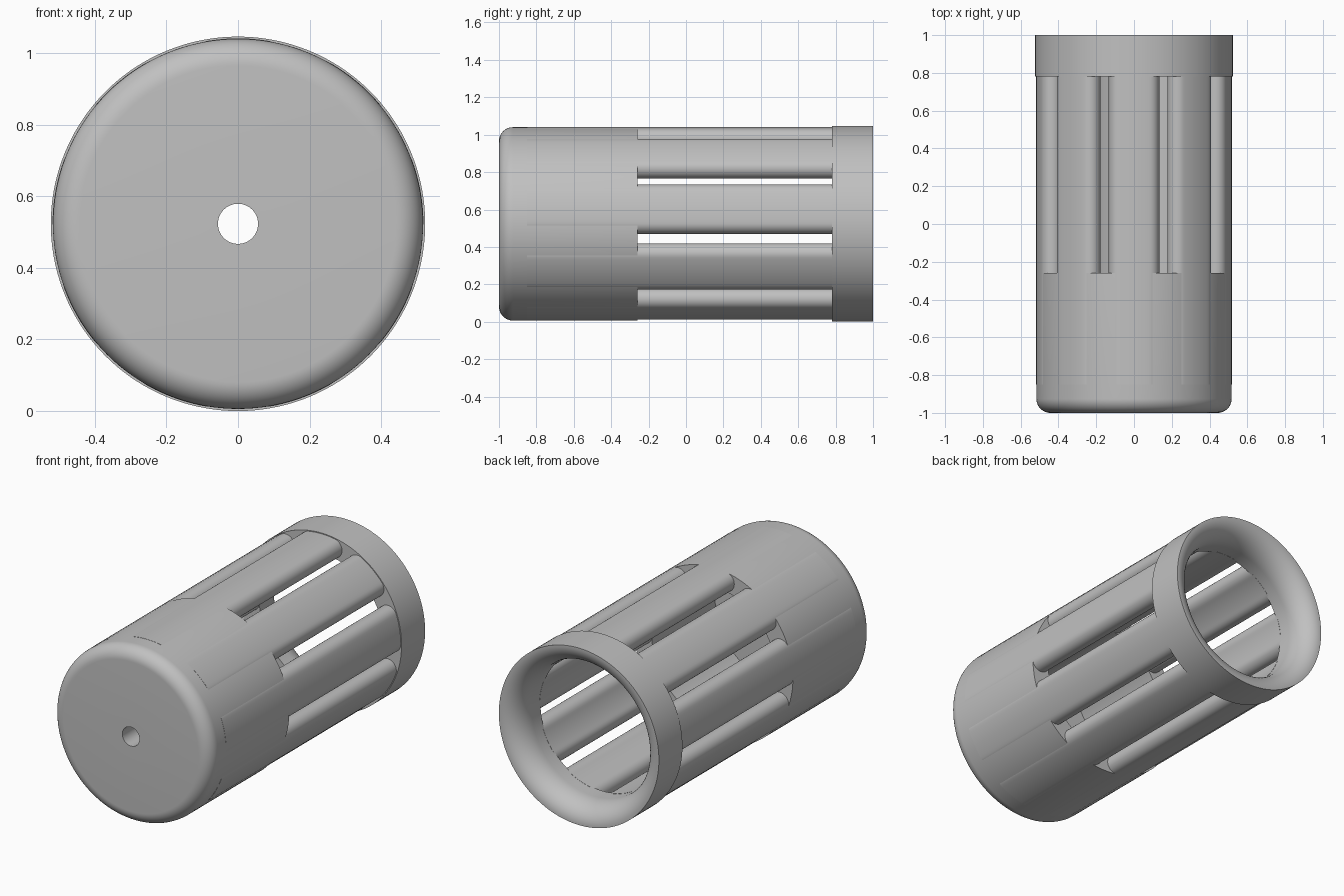
import bpy, bmesh
from math import sin, cos, pi, radians

cube = bpy.data.objects.get("Cube")
if cube:
    bpy.data.objects.remove(cube, do_unlink=True)

R_RING, R_BODY, R_BORE, R_HOLE = 0.523, 0.517, 0.405, 0.056
AXIS_Z = R_RING
SLOT_START, RING_START, CAP_END = -0.26, 0.78, -0.85
BARS = 9

grey = bpy.data.materials.new("warm_free_grey")
grey.use_nodes = True
colour = (0.53, 0.53, 0.53, 1)
grey.diffuse_color = colour
grey.node_tree.nodes["Principled BSDF"].inputs["Base Color"].default_value = colour


def finish(name, bm):
    bmesh.ops.recalc_face_normals(bm, faces=bm.faces)
    mesh = bpy.data.meshes.new(name)
    bm.to_mesh(mesh)
    bm.free()
    obj = bpy.data.objects.new(name, mesh)
    bpy.context.collection.objects.link(obj)
    mesh.materials.append(grey)
    bpy.ops.object.select_all(action='DESELECT')
    obj.select_set(True)
    bpy.context.view_layer.objects.active = obj
    bpy.ops.object.shade_smooth_by_angle(angle=radians(35))
    return obj


def place(r, a, y):
    return (r * cos(a), y, AXIS_Z + r * sin(a))


def lathe(name, profile, steps=144):
    """Turn a closed (radius, y) profile around the long axis."""
    bm = bmesh.new()
    rings = [[bm.verts.new(place(r, 2 * pi * i / steps, y)) for r, y in profile]
             for i in range(steps)]
    n = len(profile)
    for i in range(steps):
        a, b = rings[i], rings[(i + 1) % steps]
        for j in range(n):
            k = (j + 1) % n
            bm.faces.new((a[j], a[k], b[k], b[j]))
    return finish(name, bm)


def arc(cr, cy, rr, ry, start, end, n=12):
    """Points of an elliptical arc in the (radius, y) plane."""
    angles = [radians(start + (end - start) * i / n) for i in range(n + 1)]
    return [(cr + rr * cos(a), cy + ry * sin(a)) for a in angles]


# front cup: drilled cap with a rounded rim and a hollow sleeve
rim = 0.075
lathe("front_cup",
      [(R_HOLE, -1)] + arc(R_BODY - rim, -1 + rim, rim, rim, -90, 0)
      + [(R_BODY, SLOT_START), (R_BORE, SLOT_START), (R_BORE, CAP_END), (R_HOLE, CAP_END)])

# rear ring: flared mouth curving in to the bore
flare = 0.14
lathe("rear_ring",
      [(R_RING, RING_START), (R_RING, 1)]
      + arc(R_RING - 0.004, 1 - flare, R_RING - 0.004 - R_BORE, flare, 90, 180, 16)
      + [(R_BORE, RING_START)])

# bars: curved strips with fully rounded long edges
R_OUT, R_IN = R_BODY + 0.001, R_BORE - 0.001
mid, rho = (R_OUT + R_IN) / 2, (R_OUT - R_IN) / 2
half = radians(9.6)


def bar_section(centre):
    pts = []
    for side, base in ((-1, R_OUT), (1, R_IN)):
        # curved face, then the half-round edge that follows it
        for i in range(12):
            a = centre - side * half * (2 * i / 12 - 1) * -1
            pts.append((base * cos(a), base * sin(a)))
        end = centre - side * half
        end = centre + side * half
        for i in range(16):
            turn = end + (0 if side < 0 else pi) - pi * i / 16
            pts.append((mid * cos(end) + rho * cos(turn), mid * sin(end) + rho * sin(turn)))
    return pts


for b in range(BARS):
    bm = bmesh.new()
    section = bar_section(pi / 2 + 2 * pi * b / BARS)
    front = [bm.verts.new((x, CAP_END, AXIS_Z + z)) for x, z in section]
    back = [bm.verts.new((x, RING_START + 0.01, AXIS_Z + z)) for x, z in section]
    bm.faces.new(front)
    bm.faces.new(back[::-1])
    for i in range(len(section)):
        j = (i + 1) % len(section)
        bm.faces.new((front[i], front[j], back[j], back[i]))
    finish("bar_%d" % (b + 1), bm)
